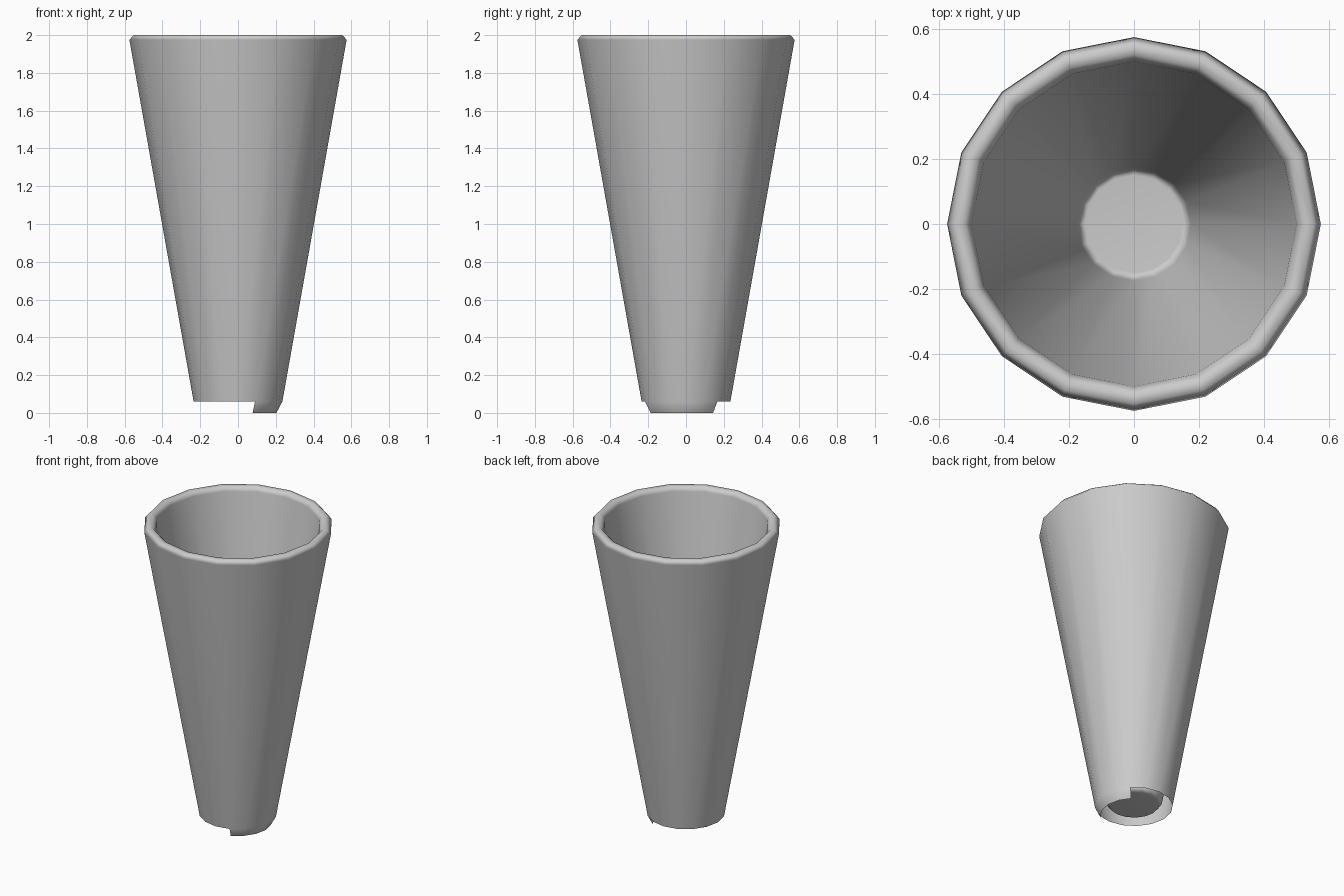
import bpy
import bmesh
from math import cos, sin, tau

SIDES = 16

cube = bpy.data.objects.get("Cube")
if cube:
    bpy.data.objects.remove(cube, do_unlink=True)

grey = bpy.data.materials.new("plain_grey")
grey.use_nodes = True
colour = (0.6, 0.6, 0.6, 1)
grey.diffuse_color = colour
grey.node_tree.nodes["Principled BSDF"].inputs["Base Color"].default_value = colour


def ring(bm, radius, z):
    return [bm.verts.new((radius * cos(tau * i / SIDES), radius * sin(tau * i / SIDES), z))
            for i in range(SIDES)]


def bridge(bm, lower, upper, sides=range(SIDES)):
    for i in sides:
        j = (i + 1) % SIDES
        bm.faces.new((lower[i], lower[j], upper[j], upper[i]))


bm = bmesh.new()

# Outer wall, rounded rim, then inner wall down to the chamfered floor
profile = [(0.235, 0.06), (0.575, 1.975), (0.553, 2.0), (0.522, 2.0),
           (0.5, 1.975), (0.175, 0.105), (0.15, 0.07)]
rings = [ring(bm, r, z) for r, z in profile]
for a, b in zip(rings, rings[1:]):
    bridge(bm, a, b)
bm.faces.new(rings[-1])

# Broken foot: only five sides of the lower chamfer remain
foot = ring(bm, 0.203, 0)
bridge(bm, foot, rings[0], range(-3, 2))
bmesh.ops.delete(bm, geom=[v for v in foot if not v.link_faces], context="VERTS")

mesh = bpy.data.meshes.new("tapered_cup")
bm.to_mesh(mesh)
bm.free()
mesh.materials.append(grey)
mesh.shade_smooth()
cup = bpy.data.objects.new("tapered_cup", mesh)
bpy.context.collection.objects.link(cup)

# Keep the long walls evenly shaded and let the rim blend between them
weighted = cup.modifiers.new("even_shading", "WEIGHTED_NORMAL")
weighted.keep_sharp = True
